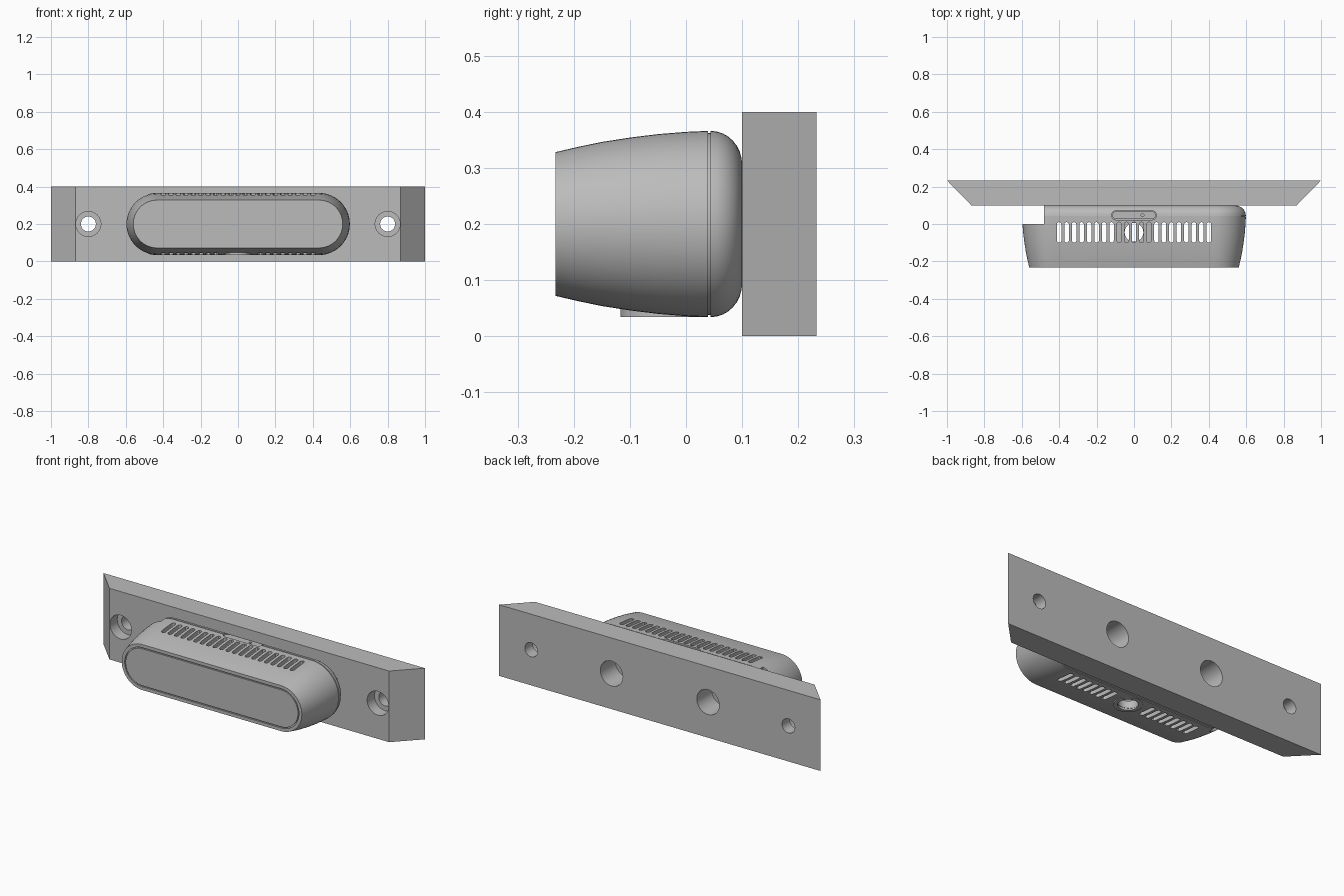
import bpy, bmesh, math
from mathutils import Vector

if "Cube" in bpy.data.objects:
    bpy.data.objects.remove(bpy.data.objects["Cube"])

grey = bpy.data.materials.new("grey")
grey.diffuse_color = (0.5, 0.5, 0.5, 1)
grey.use_nodes = True
grey.node_tree.nodes["Principled BSDF"].inputs["Base Color"].default_value = grey.diffuse_color

# local (u, v, w) to world: u runs along the stadium, w along the sweep
ALONG_Y = lambda u, v, w: (u, w, v)
UP_X = lambda u, v, w: (u, v, w)
UP_Y = lambda u, v, w: (v, u, w)


def finish(name, bm):
    bmesh.ops.remove_doubles(bm, verts=bm.verts[:], dist=1e-5)
    bmesh.ops.recalc_face_normals(bm, faces=bm.faces[:])
    me = bpy.data.meshes.new(name)
    bm.to_mesh(me)
    bm.free()
    me.materials.append(grey)
    ob = bpy.data.objects.new(name, me)
    bpy.context.collection.objects.link(ob)
    return ob


def loft(bm, sections, half, centre, frame, seg=8):
    """Capped stadium loft; sections are (w, radius)."""
    rings = []
    for w, r in sections:
        ring = []
        for side, start in ((1, -90), (-1, 90)):
            for i in range(seg + 1):
                a = math.radians(start + 180 * i / seg)
                p = frame(side * half + r * math.cos(a), r * math.sin(a), w)
                ring.append(bm.verts.new(Vector(p) + Vector(centre)))
        rings.append(ring)
    n = len(rings[0])
    for a, b in zip(rings, rings[1:]):
        for i in range(n):
            bm.faces.new((a[i], a[(i + 1) % n], b[(i + 1) % n], b[i]))
    bm.faces.new(rings[0][::-1])
    bm.faces.new(rings[-1])


def box(bm, lo, hi):
    vs = bmesh.ops.create_cube(bm, size=1)["verts"]
    for v in vs:
        v.co = [hi[k] if v.co[k] > 0 else lo[k] for k in range(3)]


def cut(ob, bm):
    """Subtract the geometry in bm and discard it."""
    cutter = finish("cutter", bm)
    mod = ob.modifiers.new("cut", "BOOLEAN")
    mod.operation, mod.solver, mod.object = "DIFFERENCE", "EXACT", cutter
    dg = bpy.context.evaluated_depsgraph_get()
    me = bpy.data.meshes.new_from_object(ob.evaluated_get(dg))
    ob.modifiers.clear()
    ob.data = me
    bpy.data.objects.remove(cutter)


def smooth(ob):
    bpy.ops.object.select_all(action="DESELECT")
    ob.select_set(True)
    bpy.context.view_layer.objects.active = ob
    bpy.ops.object.shade_smooth_by_angle(angle=math.radians(30))


# Mounting plate with bevelled ends
bm = bmesh.new()
outline = [(-1, 0.233), (1, 0.233), (0.87, 0.1), (-0.87, 0.1)]
low = [bm.verts.new((x, y, 0)) for x, y in outline]
high = [bm.verts.new((x, y, 0.4)) for x, y in outline]
bm.faces.new(low)
bm.faces.new(high[::-1])
for i in range(4):
    j = (i + 1) % 4
    bm.faces.new((low[i], low[j], high[j], high[i]))
plate = finish("mounting_plate", bm)

# Counterbored screw holes and larger rear holes
bm = bmesh.new()
for s in (-1, 1):
    loft(bm, [(0.05, 0.067), (0.165, 0.067), (0.165, 0.04), (0.3, 0.04)],
         0, (s * 0.8, 0, 0.2), ALONG_Y, 16)
    loft(bm, [(0.05, 0.07), (0.3, 0.07)], 0, (s * 0.3, 0, 0.2), ALONG_Y, 16)
cut(plate, bm)
smooth(plate)

# Housing: front panel groove, swelling sides, seam groove, rounded back
profile = [(-0.233, 0.104), (-0.226, 0.104), (-0.226, 0.110), (-0.233, 0.110),
           (-0.233, 0.128), (-0.19, 0.138), (-0.15, 0.1462), (-0.1, 0.154),
           (-0.05, 0.1602), (0, 0.1642), (0.039, 0.166), (0.039, 0.162),
           (0.044, 0.162), (0.044, 0.166)]
for i in range(1, 9):
    a = math.radians(90 * i / 8)
    profile.append((0.044 + 0.056 * math.sin(a), 0.106 + 0.06 * math.cos(a)))
bm = bmesh.new()
loft(bm, profile, 0.432, (0, 0, 0.2), ALONG_Y, 28)
housing = finish("housing", bm)

# Cavity inside, and the notch at the rear left corner
bm = bmesh.new()
box(bm, (-0.44, -0.2, 0.085), (0.44, 0.07, 0.315))
cut(housing, bm)
bm = bmesh.new()
box(bm, (-0.8, 0, -0.1), (-0.48, 0.2, 0.5))
cut(housing, bm)

# Vent slots above and below, leaving room for the sensor underneath
bm = bmesh.new()
for i in range(-10, 11):
    c = (i * 0.04, -0.045, 0)
    loft(bm, [(0.29, 0.012), (0.45, 0.012)], 0.043, c, UP_Y, 6)
    if abs(i) > 2:
        loft(bm, [(-0.05, 0.012), (0.11, 0.012)], 0.043, c, UP_Y, 6)
# Button recess and sensor opening
loft(bm, [(0.345, 0.025), (0.45, 0.025)], 0.095, (0, 0.047, 0), UP_X, 10)
loft(bm, [(-0.05, 0.05), (0.11, 0.05)], 0, (0, -0.045, 0), UP_X, 16)
cut(housing, bm)
smooth(housing)

# Top button with a pin hole
bm = bmesh.new()
loft(bm, [(0.343, 0.021), (0.359, 0.021)], 0.095, (0, 0.047, 0), UP_X, 10)
button = finish("top_button", bm)
bm = bmesh.new()
loft(bm, [(0.35, 0.008), (0.4, 0.008)], 0, (0.045, 0.047, 0), UP_X, 8)
cut(button, bm)
smooth(button)

# Sensor collar and recessed lens underneath
bm = bmesh.new()
loft(bm, [(0.034, 0.072), (0.07, 0.072)], 0, (0, -0.045, 0), UP_X, 20)
collar = finish("sensor_collar", bm)
bm = bmesh.new()
loft(bm, [(0, 0.052), (0.2, 0.052)], 0, (0, -0.045, 0), UP_X, 20)
cut(collar, bm)
smooth(collar)
